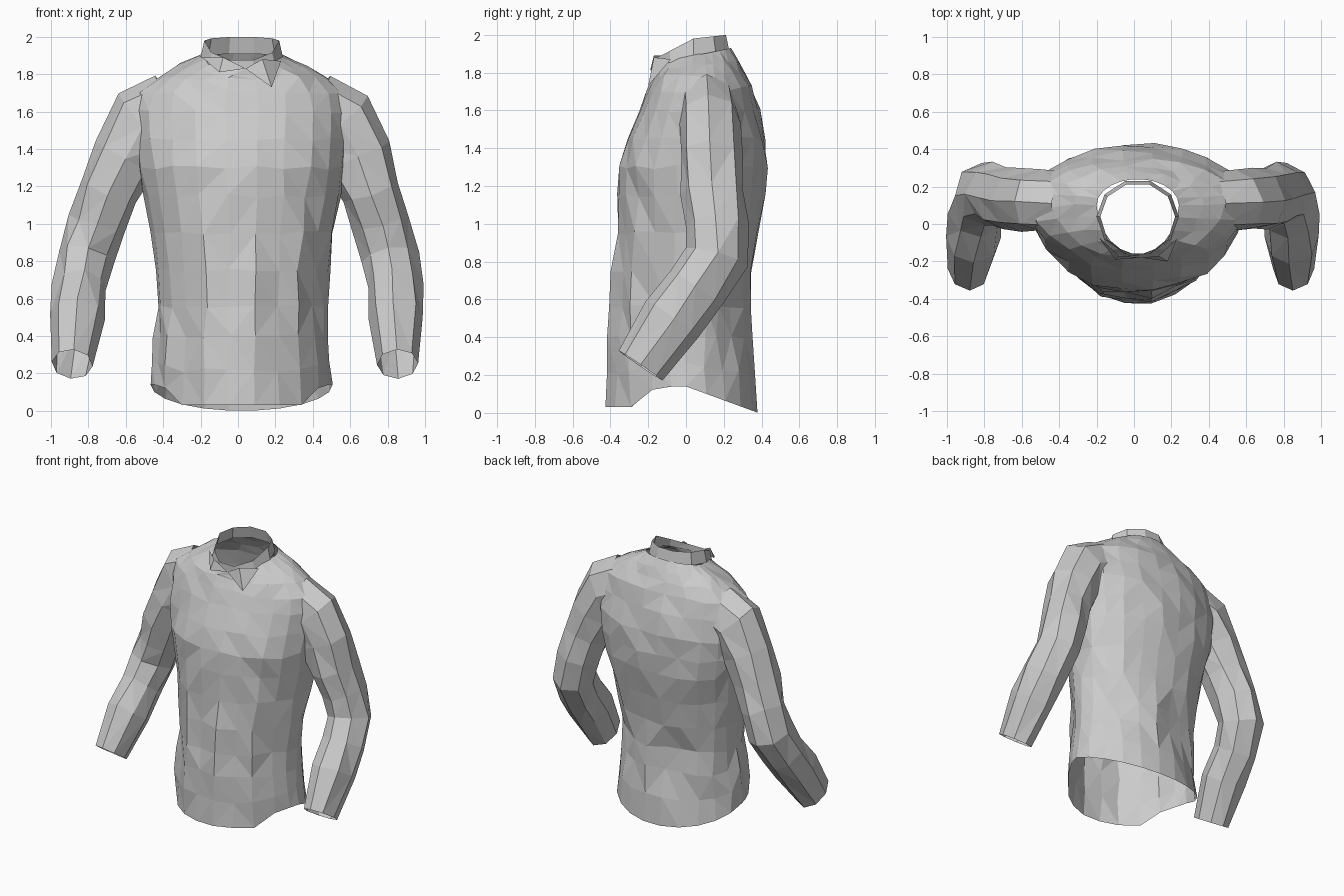
import bpy, bmesh, math, random
from mathutils import Vector

random.seed(4)
cube = bpy.data.objects.get("Cube")
if cube:
    bpy.data.objects.remove(cube)

cloth = bpy.data.materials.new("grey_cloth")
cloth.use_nodes = True
grey = (0.6, 0.6, 0.6, 1)
cloth.diffuse_color = grey
cloth.node_tree.nodes["Principled BSDF"].inputs["Base Color"].default_value = grey


def clamp(value, low=0, high=1):
    return min(max(value, low), high)


def at_height(keys, z):
    """Straight-line value between (height, value) keys."""
    for (z_low, v_low), (z_high, v_high) in zip(keys, keys[1:]):
        if z <= z_high:
            break
    return v_low + (v_high - v_low) * clamp((z - z_low) / (z_high - z_low))


def finish(name, bm, fix_normals=True):
    bmesh.ops.triangulate(bm, faces=bm.faces[:], quad_method='SHORT_EDGE')
    if fix_normals:
        bmesh.ops.recalc_face_normals(bm, faces=bm.faces[:])
    mesh = bpy.data.meshes.new(name)
    bm.to_mesh(mesh)
    bm.free()
    mesh.materials.append(cloth)
    obj = bpy.data.objects.new(name, mesh)
    bpy.context.collection.objects.link(obj)


def loft(name, rings, wobble=0):
    """Join rings of points into an open faceted tube; end rings stay clean."""
    bm = bmesh.new()
    rows = []
    for ring in rings:
        amount = 0 if ring in (rings[0], rings[-1]) else wobble
        rows.append([bm.verts.new(Vector(p) + Vector([random.uniform(-amount, amount) for axis in "xyz"]))
                     for p in ring])
    for low, high in zip(rows, rows[1:]):
        for i in range(len(low)):
            bm.faces.new((low[i - 1], low[i], high[i], high[i - 1]))
    finish(name, bm)


def section(width, front, middle, back, power, sides):
    """Closed outline as (x, y, s), where s runs from -1 at the front to 1 at the back."""
    for i in range(sides):
        angle = math.tau * i / sides
        s = math.sin(angle)
        reach, p = (front, power) if s < 0 else (back, min(power, 1))
        yield 0.02 + width * math.cos(angle), middle + (reach - middle) * abs(s) ** p, s


# Torso: half width, front and back line by height
WIDTH = [(0.1, 0.49), (0.6, 0.45), (1, 0.5), (1.3, 0.56), (1.6, 0.58), (1.7, 0.56), (1.8, 0.43), (1.9, 0.22)]
FRONT = [(0, -0.44), (0.6, -0.4), (1, -0.36), (1.3, -0.36), (1.6, -0.25), (1.75, -0.18), (1.9, -0.16)]
BACK = [(0.1, 0.39), (0.5, 0.31), (0.8, 0.36), (1.2, 0.43), (1.5, 0.42), (1.7, 0.35), (1.9, 0.24)]
HEM = 0.14


def torso_ring(height):
    ring = []
    hem = clamp(1 - (height - HEM) * 5)
    outline = section(at_height(WIDTH, height), at_height(FRONT, height), clamp(height / 10 - 0.04, 0, 0.1),
                      at_height(BACK, height), 0.9 + 0.4 * abs(height - 1.4), 22)
    for i, (x, y, s) in enumerate(outline):
        z = height
        if s < 0:
            # front hem steps down, neckline dips, folds hang below the chest
            z -= 0.11 * hem * clamp(-4 * s - 2) + 0.5 * s * s * max(height - 1.77, 0)
            y += 0.02 * (-1) ** i * abs(s) * math.sin(math.pi * clamp(z / 1.1))
        else:
            # back hem slopes down, nape rises, waist crumples
            z += 0.03 * s * (height > 1.65) - HEM * hem * s
            if s > 0.3 and 0.25 < z < 0.7:
                y += 0.016 * (-1) ** (i // 2)
        ring.append((x, y, z))
    return ring


loft("torso", [torso_ring(z) for z in
               (HEM, 0.26, 0.4, 0.56, 0.75, 0.95, 1.15, 1.3, 1.45, 1.6, 1.7, 1.78, 1.84, 1.9)], 0.011)


# Standing collar, lower at the throat
def collar_ring(width, back, height, dip):
    return [(x, y, height + (dip * s if s < 0 else 0.02 * s))
            for x, y, s in section(width, -0.17, 0.04, back, 1, 10)]


loft("collar", [collar_ring(0.22, 0.24, 1.89, 0.07), collar_ring(0.2, 0.22, 1.98, 0.11)])

# Collar tips folded over the chest
throat = (0.04, -0.18, 1.83)
for name, tip in (("left_collar_tip", [(0.18, -0.2, 1.73), (0.23, -0.08, 1.87), (0.13, -0.17, 1.88)]),
                  ("right_collar_tip", [(-0.1, -0.19, 1.81), (-0.19, -0.07, 1.89), (-0.08, -0.17, 1.89)])):
    bm = bmesh.new()
    flap = bm.faces.new([bm.verts.new(p) for p in (throat, *tip)])
    flap.normal_update()
    if flap.normal.y > 0:
        flap.normal_flip()
    finish(name, bm, False)

# Sleeves: shoulder, elbow and cuff along one bent path
ARM = [Vector(p) for p in ((0.38, 0.11, 1.59), (0.52, 0.12, 1.53), (0.62, 0.13, 1.36), (0.7, 0.14, 1.17),
                           (0.76, 0.16, 1), (0.81, 0.16, 0.82), (0.84, 0.06, 0.66), (0.85, -0.07, 0.5),
                           (0.87, -0.24, 0.25))]
GIRTH = [(0.25, 0.11), (0.5, 0.145), (1.1, 0.155), (1.4, 0.19), (1.5, 0.22)]


def sleeve(name, side):
    # the left arm hangs slightly wider at the shoulder and closer at the cuff
    path = [Vector((side * p.x + 0.03 * (p.z - 0.8), p.y, p.z)) for p in ARM]
    rings = []
    for k, centre in enumerate(path):
        along = (path[min(k + 1, len(path) - 1)] - path[max(k - 1, 0)]).normalized()
        across = Vector((0, 1, 0)).cross(along).normalized()
        deep = along.cross(across) * clamp(at_height(GIRTH, centre.z) + 0.03, 0, 0.165)
        wide = across * at_height(GIRTH, centre.z)
        rings.append([centre + wide * math.cos(a) + deep * math.sin(a)
                      for a in (math.tau * i / 8 for i in range(8))])
    loft(name, rings, 0.011)


sleeve("left_sleeve", 1)
sleeve("right_sleeve", -1)
